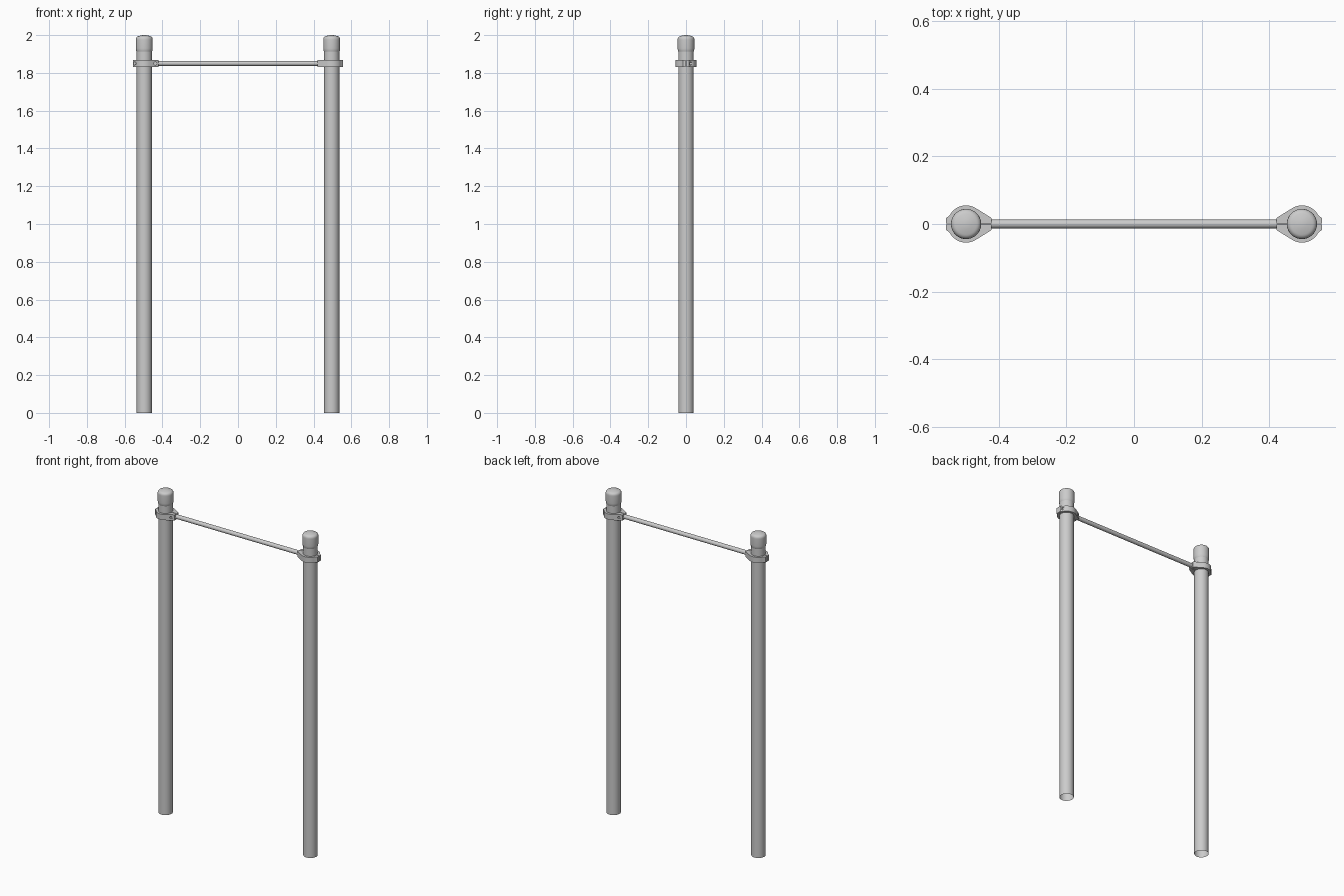
import bpy, bmesh, math
from math import sin, cos, radians, pi

if "Cube" in bpy.data.objects:
    bpy.data.objects.remove(bpy.data.objects["Cube"])

POST_X, BAR_Z = 0.496, 1.85


def add_object(name, bm, smooth=True):
    bmesh.ops.recalc_face_normals(bm, faces=bm.faces)
    mesh = bpy.data.meshes.new(name)
    bm.to_mesh(mesh)
    bm.free()
    ob = bpy.data.objects.new(name, mesh)
    bpy.context.collection.objects.link(ob)
    if smooth:
        finish(ob)
    return ob


def finish(ob, convert=False):
    bpy.ops.object.select_all(action='DESELECT')
    ob.select_set(True)
    bpy.context.view_layer.objects.active = ob
    if convert:
        bpy.ops.object.convert(target='MESH')
    bpy.ops.object.shade_smooth_by_angle(angle=radians(35))


def lathe(name, profile, x, steps=40):
    bm = bmesh.new()
    vs = [bm.verts.new((r, 0, z)) for r, z in profile]
    es = [bm.edges.new(p) for p in zip(vs, vs[1:])]
    bmesh.ops.spin(bm, geom=vs + es, cent=(0, 0, 0), axis=(0, 0, 1),
                   angle=2 * pi, steps=steps)
    bmesh.ops.remove_doubles(bm, verts=bm.verts, dist=1e-5)
    ob = add_object(name, bm)
    ob.location.x = x
    return ob


def cylinder(name, r, depth, loc, axis, segs=24):
    rot = (0, pi / 2, 0) if axis == 'X' else (pi / 2, 0, 0)
    bpy.ops.mesh.primitive_cylinder_add(vertices=segs, radius=r, depth=depth,
                                        location=loc, rotation=rot)
    ob = bpy.context.object
    ob.name = name
    bpy.ops.object.shade_smooth_by_angle(angle=radians(35))
    return ob


def clamp_half(name, side):
    # half collar outline: end tab, round body, taper to the bar, post hole
    gap = 0.0015
    pts = [(-0.060, gap), (-0.060, 0.016)]
    pts += [(0.055 * cos(radians(a)), 0.055 * sin(radians(a)))
            for a in range(150, 54, -8)]
    pts += [(0.075, 0.018), (0.075, gap)]
    pts += [(0.0408 * cos(radians(a)), 0.0408 * sin(radians(a)))
            for a in range(3, 178, 6)]
    bm = bmesh.new()
    face = bm.faces.new([bm.verts.new((x - POST_X, y * side, BAR_Z - 0.0175))
                         for x, y in pts])
    ext = bmesh.ops.extrude_face_region(bm, geom=[face])
    bmesh.ops.translate(bm, vec=(0, 0, 0.035),
                        verts=[g for g in ext['geom'] if isinstance(g, bmesh.types.BMVert)])
    ob = add_object(name, bm, smooth=False)
    # bolt pockets in the front half
    if side < 0:
        for dx in (-0.051, 0.058):
            cut = cylinder("pocket_cutter", 0.0075, 0.06, (dx - POST_X, -0.044, BAR_Z), 'Y')
            cut.hide_render = True
            mod = ob.modifiers.new("pocket", 'BOOLEAN')
            mod.object, mod.solver = cut, 'EXACT'
    finish(ob, convert=True)
    for cut in [o for o in bpy.data.objects if o.name.startswith("pocket_cutter")]:
        bpy.data.objects.remove(cut)
    return ob


# left side parts: post, rounded cap, collar halves, bolts
parts = [
    lathe("post", [(0.0405, 0), (0.0405, 1.93)], -POST_X),
    lathe("post_cap", [(0.0405, 1.912), (0.043, 1.917), (0.0445, 1.93), (0.0445, 1.975)]
          + [(0.0275 + 0.017 * cos(radians(a)), 1.978 + 0.017 * sin(radians(a)))
             for a in range(10, 81, 14)] + [(0.015, 1.999), (0, 2.0)], -POST_X),
    clamp_half("clamp_front", -1),
    clamp_half("clamp_back", 1),
]
for dx in (-0.051, 0.058):
    parts.append(cylinder("clamp_bolt", 0.006, 0.012, (dx - POST_X, -0.014, BAR_Z), 'Y', 12))

# right side: the same parts turned half a revolution
for ob in parts:
    twin = ob.copy()
    twin.name = ob.name + "_right"
    bpy.context.collection.objects.link(twin)
    twin.location.x, twin.location.y = -ob.location.x, -ob.location.y
    twin.rotation_euler.z += pi

# pull-up bar
cylinder("bar", 0.013, 2 * (POST_X - 0.042), (0, 0, BAR_Z), 'X', 28)
